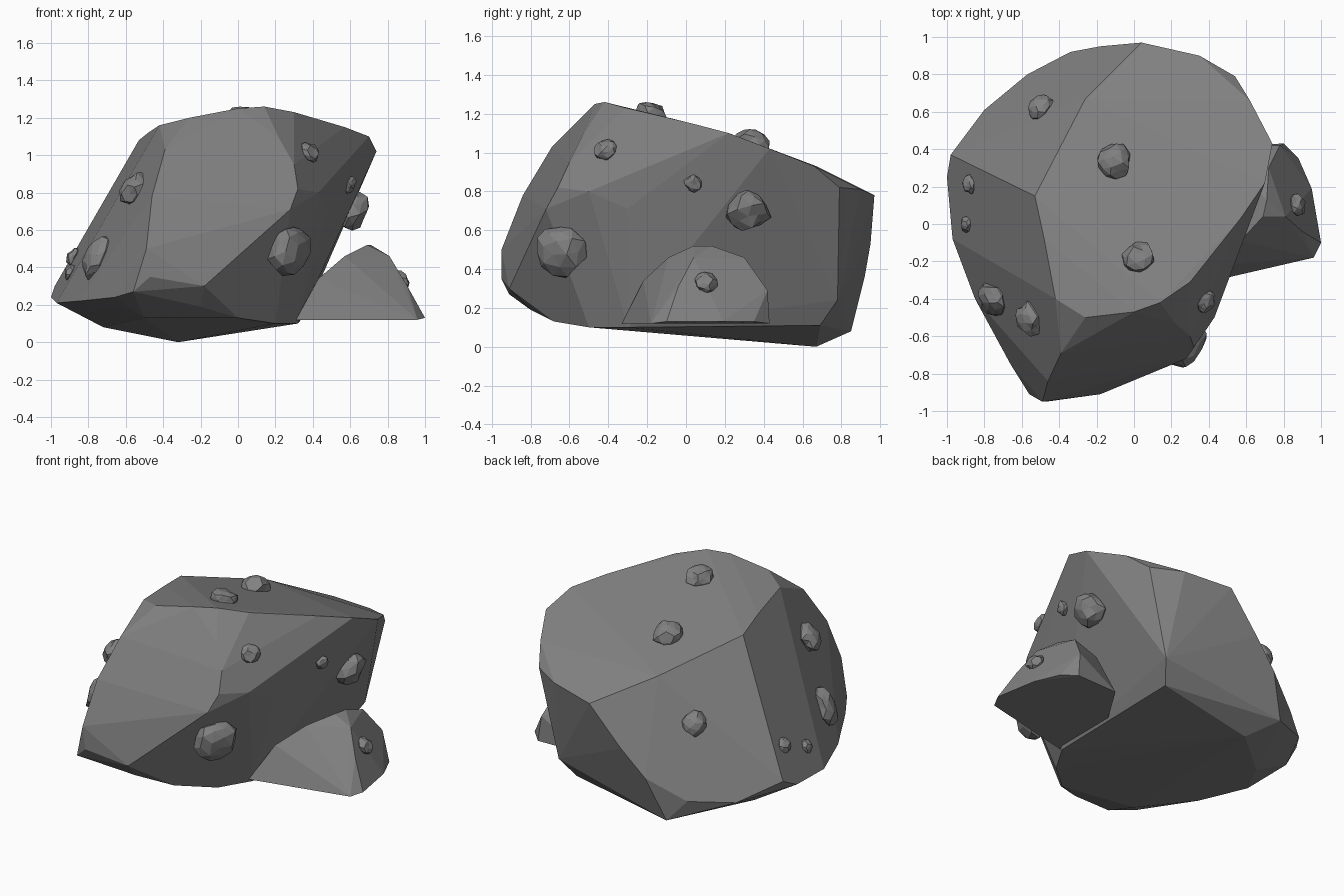
import bpy, bmesh, math, random
from mathutils import Vector, Matrix
from mathutils.bvhtree import BVHTree

random.seed(4)
stone = bpy.data.materials.new("grey stone")
stone.diffuse_color = (0.22, 0.22, 0.22, 1)


def add_object(name, bm):
    mesh = bpy.data.meshes.new(name)
    bm.to_mesh(mesh)
    mesh.materials.append(stone)
    ob = bpy.data.objects.new(name, mesh)
    bpy.context.collection.objects.link(ob)
    return ob


def hull(name, points):
    """Faceted rock: convex hull with nearly flat triangles merged."""
    bm = bmesh.new()
    for p in points:
        bm.verts.new(p)
    bmesh.ops.convex_hull(bm, input=bm.verts[:])
    loose = [v for v in bm.verts if not v.link_faces]
    bmesh.ops.delete(bm, geom=loose, context='VERTS')
    bmesh.ops.dissolve_limit(bm, angle_limit=math.radians(4),
                             verts=bm.verts[:], edges=bm.edges[:])
    bmesh.ops.recalc_face_normals(bm, faces=bm.faces[:])
    add_object(name, bm)
    tree = BVHTree.FromBMesh(bm)
    bm.free()
    return tree


# Main boulder: rim points of its large facets
boulder = hull("boulder", [
    # top facet and its front edge
    (0.14, -0.42, 1.26), (0, -0.47, 1.25), (-0.26, -0.5, 1.2),
    (-0.42, -0.4, 1.16), (-0.48, -0.08, 1.12), (-0.53, 0.15, 1.08),
    (0.3, -0.31, 1.23), (0.43, -0.15, 1.19), (0.57, 0.03, 1.15),
    (0.7, 0.22, 1.1), (0.74, 0.43, 1.02), (0.62, 0.66, 0.93),
    (-0.26, 0.67, 0.93), (0.04, 0.97, 0.78),
    # back upper corner
    (0.54, 0.79, 0.82), (0.35, 0.9, 0.81), (0.4, 0.78, 0.24),
    # front facet
    (0.22, -0.53, 1.09), (0.3, -0.6, 0.95), (0.32, -0.66, 0.82),
    (0.28, -0.72, 0.71), (-0.39, -0.69, 1.03), (-0.46, -0.84, 0.78),
    (-0.49, -0.95, 0.5), (-0.47, -0.95, 0.35), (-0.18, -0.91, 0.3),
    # right overhanging facet
    (0.48, -0.3, 0.71), (0.43, -0.5, 0.8), (0.32, -0.3, 0.1),
    (0.33, 0.69, 0.11),
    # left facet rim
    (-0.98, 0.37, 0.3), (-1, 0.25, 0.24), (-0.97, -0.08, 0.21),
    (-0.85, -0.4, 0.22), (-0.66, -0.75, 0.24), (-0.56, -0.91, 0.27),
    # back left rim
    (-0.8, 0.61, 0.2), (-0.57, 0.8, 0.22), (-0.34, 0.92, 0.36),
    (-0.18, 0.95, 0.53), (-0.45, 0.85, 0.08),
    # underside
    (-0.32, 0.67, 0), (-0.72, 0.3, 0.08), (-0.5, -0.6, 0.13),
    (0, -0.68, 0.13), (-0.2, -0.8, 0.19), (0.2, -0.5, 0.1),
])

# Smaller rock leaning against the right side
small_rock = hull("small_rock", [
    (0.31, -0.33, 0.12), (0.54, -0.28, 0.12), (0.96, -0.18, 0.12),
    (1, -0.1, 0.13), (0.95, 0.19, 0.13), (0.88, 0.35, 0.13),
    (0.8, 0.43, 0.12), (0.5, 0.42, 0.12), (0.3, 0.1, 0.12),
    (0.43, -0.22, 0.34), (0.57, -0.09, 0.46), (0.69, 0.04, 0.52),
    (0.71, 0.13, 0.52), (0.81, 0.04, 0.46), (0.9, -0.04, 0.31),
    (0.72, 0.3, 0.46), (0.78, 0.42, 0.29), (0.55, 0.3, 0.4),
])


def pebble(index, base, pos, size, stretch=1.0):
    """Lumpy chip snapped onto the surface and flattened along its normal."""
    point, normal, _, _ = base.find_nearest(Vector(pos))
    bm = bmesh.new()
    bmesh.ops.create_icosphere(bm, subdivisions=2, radius=1)
    for v in bm.verts:
        v.co *= random.uniform(0.82, 1.12)
    rot = normal.to_track_quat('Z', 'Y').to_matrix().to_4x4()
    scale = Matrix.Diagonal((size, size * stretch, size * 0.7, 1))
    bm.transform(Matrix.Translation(point + normal * size * 0.1) @ rot @ scale)
    add_object("pebble_%02d" % index, bm)
    bm.free()


# Pebbles stuck to the facets
chips = [
    (boulder, (0.27, -0.64, 0.5), 0.14), (boulder, (0.59, 0.32, 0.71), 0.115),
    (boulder, (0.6, 0.04, 0.84), 0.048), (boulder, (0.39, -0.42, 1.02), 0.06),
    (small_rock, (0.87, 0.1, 0.33), 0.06), (boulder, (-0.11, 0.34, 1.06), 0.1),
    (boulder, (0.02, -0.18, 1.2), 0.088), (boulder, (-0.47, 0.59, 0.64), 0.08),
    (boulder, (-0.89, 0.21, 0.46), 0.05), (boulder, (-0.89, 0, 0.37), 0.043),
    (boulder, (-0.75, -0.4, 0.45), 0.09, 1.4), (boulder, (-0.56, -0.51, 0.82), 0.095),
]
for i, chip in enumerate(chips, 1):
    pebble(i, *chip)
